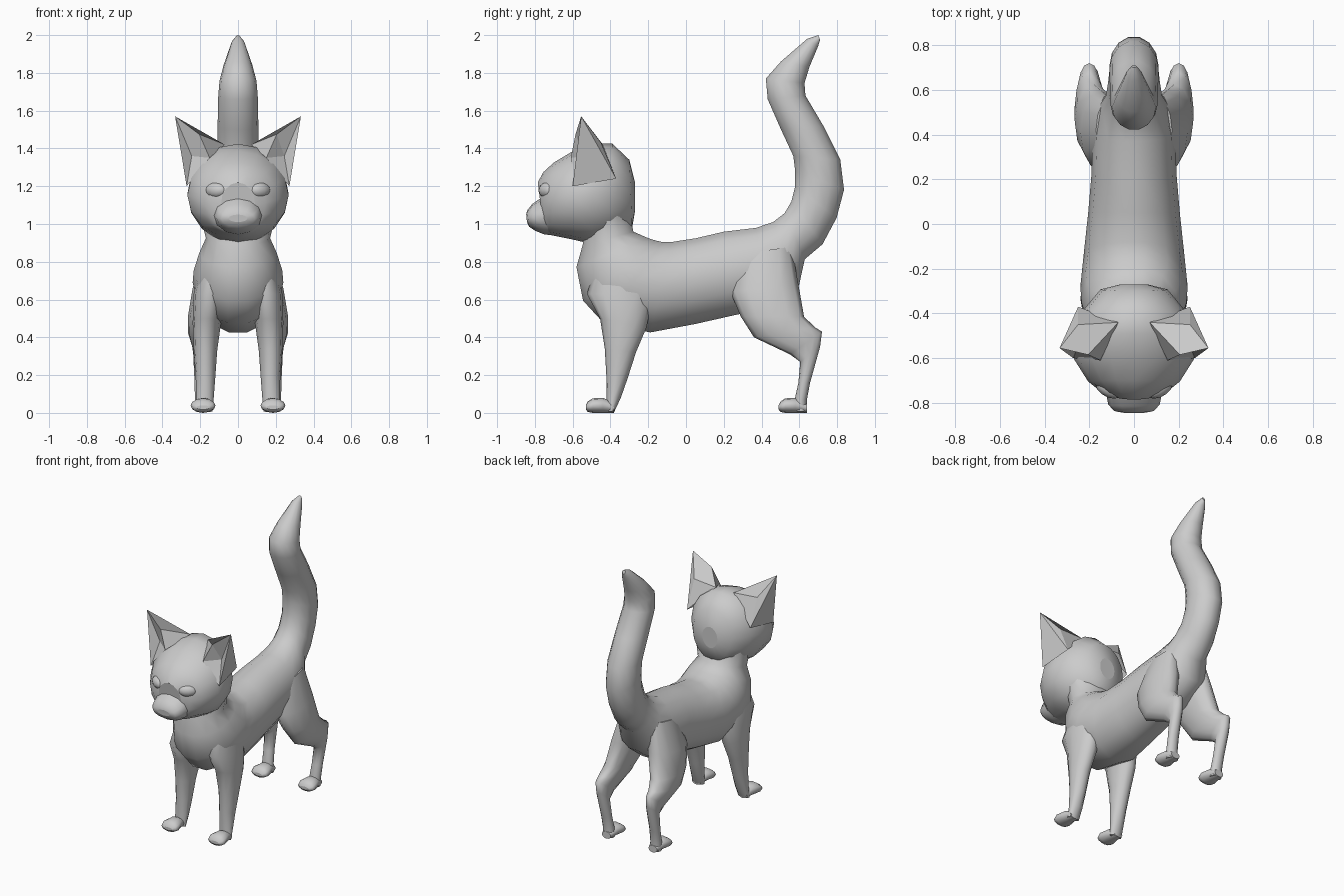
import bpy, bmesh
from math import cos, sin, pi


def finish(name, bm, mirror=False):
    bmesh.ops.recalc_face_normals(bm, faces=bm.faces)
    for f in bm.faces:
        f.smooth = len(f.verts) <= 4
    me = bpy.data.meshes.new(name)
    bm.to_mesh(me)
    bm.free()
    ob = bpy.data.objects.new(name, me)
    bpy.context.collection.objects.link(ob)
    if mirror:
        mod = ob.modifiers.new("mirror", 'MIRROR')
        mod.use_axis[0] = True
    return ob


def loft(name, rings, sides=12, mirror=False):
    """Each ring: y,z of one edge, y,z of the opposite edge, half width, centre x."""
    bm = bmesh.new()
    loops = []
    for r in rings:
        ay, az, by, bz, w = r[:5]
        cx = r[5] if len(r) > 5 else 0
        loop = []
        for i in range(sides):
            a = 2 * pi * i / sides
            s = sin(a) / 2
            loop.append(bm.verts.new((cx + w * cos(a),
                                      (ay + by) / 2 + (ay - by) * s,
                                      (az + bz) / 2 + (az - bz) * s)))
        loops.append(loop)
    for p, q in zip(loops, loops[1:]):
        for i in range(sides):
            j = (i + 1) % sides
            bm.faces.new((p[i], p[j], q[j], q[i]))
    bm.faces.new(loops[0])
    bm.faces.new(loops[-1])
    return finish(name, bm, mirror)


# Neck, torso and tail as one continuous skin
loft("body_and_tail", [
    (-.30, 1.08, -.54, 1.02, .20),
    (-.275, .96, -.55, .89, .17),
    (-.19, .925, -.585, .77, .205),
    (-.15, .915, -.55, .59, .235),
    (-.12, .91, -.44, .47, .24),
    (-.08, .91, -.19, .42, .225),
    (.05, .93, .05, .465, .205),
    (.20, .965, .25, .51, .19),
    (.37, .985, .44, .55, .185),
    (.46, 1.015, .60, .67, .155),
    (.52, 1.06, .63, .81, .125),
    (.555, 1.12, .725, .89, .115),
    (.575, 1.20, .80, 1.03, .11),
    (.575, 1.28, .84, 1.18, .11),
    (.565, 1.36, .82, 1.34, .11),
    (.50, 1.50, .73, 1.52, .108),
    (.43, 1.66, .635, 1.68, .105),
    (.42, 1.77, .63, 1.745, .098),
    (.50, 1.86, .655, 1.83, .075),
    (.64, 1.98, .70, 1.94, .035),
    (.70, 2.0, .71, 1.975, .012),
], sides=14)

# Head and muzzle
loft("head", [
    (-.27, 1.22, -.27, 1.07, .06),
    (-.30, 1.34, -.285, .98, .15),
    (-.39, 1.425, -.40, .91, .235),
    (-.49, 1.425, -.50, .895, .268),
    (-.60, 1.385, -.61, .92, .268),
    (-.70, 1.325, -.71, .94, .205),
    (-.755, 1.275, -.75, .95, .145),
    (-.785, 1.22, -.755, .99, .09),
], sides=16)
loft("muzzle", [
    (-.68, 1.20, -.66, .935, .15),
    (-.765, 1.14, -.75, .945, .125),
    (-.815, 1.105, -.80, .965, .115),
    (-.842, 1.07, -.83, .985, .09),
    (-.846, 1.05, -.842, 1.01, .05),
])

# Eyes
bm = bmesh.new()
bmesh.ops.create_uvsphere(bm, u_segments=12, v_segments=8, radius=1)
for v in bm.verts:
    v.co = (.115 + .058 * v.co.x, -.735 + .042 * v.co.y + .02 * v.co.x, 1.178 + .042 * v.co.z)
finish("eyes", bm, True)

# Ears: pointed shell with a hollow front
bm = bmesh.new()
tip, outer, inner, rim, hollow, top, back, mid = [bm.verts.new(c) for c in (
    (.333, -.555, 1.57), (.272, -.60, 1.20), (.15, -.61, 1.35), (.205, -.585, 1.475),
    (.245, -.535, 1.36), (.07, -.44, 1.42), (.25, -.37, 1.24), (.25, -.45, 1.43))]
for f in ((tip, rim, hollow), (rim, inner, hollow), (inner, outer, hollow), (outer, tip, hollow),
          (rim, top, inner), (tip, mid, top, rim), (mid, back, top), (tip, back, mid),
          (tip, outer, back)):
    bm.faces.new(f)
ears = finish("ears", bm, True)
for p in ears.data.polygons:
    p.use_smooth = False

# Front legs
loft("front_legs", [
    (-.47, .80, -.22, .85, .06, .13),
    (-.525, .63, -.17, .63, .085, .15),
    (-.455, .50, -.21, .45, .075, .165),
    (-.43, .34, -.265, .32, .062, .172),
    (-.422, .20, -.31, .18, .052, .172),
    (-.42, .09, -.345, .08, .047, .175),
    (-.42, .01, -.38, .005, .045, .18),
], mirror=True)

# Hind legs with thigh and hock
loft("hind_legs", [
    (.28, .84, .56, .88, .06, .11),
    (.235, .64, .595, .68, .095, .145),
    (.29, .51, .625, .51, .085, .18),
    (.36, .40, .68, .455, .068, .198),
    (.55, .31, .72, .43, .045, .20),
    (.605, .27, .71, .35, .04, .197),
    (.595, .16, .657, .16, .038, .192),
    (.575, .07, .64, .07, .04, .188),
    (.57, .01, .64, .005, .04, .185),
], mirror=True)

# Paws
for name, dy in (("front_paws", 0), ("hind_paws", 1.02)):
    loft(name, [(y + dy, t, y + dy, b, w, .185) for y, t, b, w in (
        (-.38, .05, 0, .035), (-.44, .08, 0, .052), (-.495, .077, 0, .066),
        (-.52, .06, .005, .058), (-.53, .04, .018, .035))], mirror=True)
